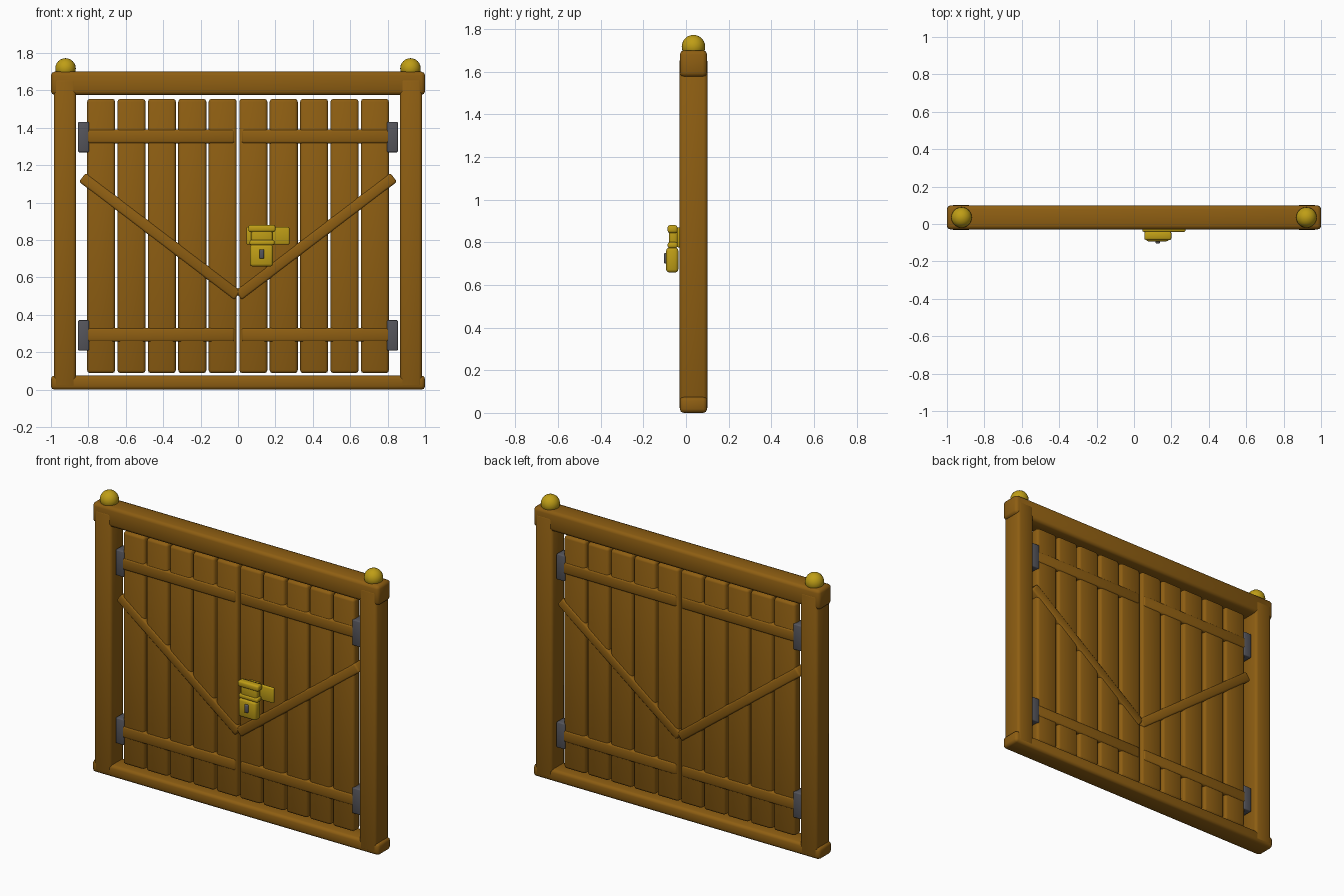
import bpy, math
from mathutils import Vector

if "Cube" in bpy.data.objects:
    bpy.data.objects.remove(bpy.data.objects["Cube"])


def material(name, rgb):
    m = bpy.data.materials.new(name)
    m.diffuse_color = (*rgb, 1)
    m.use_nodes = True
    m.node_tree.nodes["Principled BSDF"].inputs["Base Color"].default_value = m.diffuse_color
    return m


WOOD = material("brown_wood", (0.27, 0.112, 0.006))
IRON = material("grey_iron", (0.09, 0.09, 0.105))
BRASS = material("brass", (0.52, 0.34, 0.008))
YC = 0.035  # middle of the gate's thickness


def box(name, x, y, z, mat, bevel=0.018, segments=2, angle=0.0):
    """Rounded box from (min, max) ranges, softly shaded, turned about y."""
    r = (x, y, z)
    bpy.ops.mesh.primitive_cube_add(size=1, location=[(a + b) / 2 for a, b in r])
    o = bpy.context.object
    o.name = name
    o.scale = [b - a for a, b in r]
    bpy.ops.object.transform_apply(location=False, rotation=False, scale=True)
    o.rotation_euler.y = angle
    o.data.materials.append(mat)
    b = o.modifiers.new("round", 'BEVEL')
    b.width = bevel
    b.segments = segments
    b.limit_method = 'NONE'
    bpy.ops.object.shade_smooth()
    return o


def deep(half):
    return (YC - half, YC + half)


def side_range(s, a, b):
    return tuple(sorted((s * a, s * b)))


# outer frame beams
box("top_beam", (-1, 1), deep(0.064), (1.575, 1.70), WOOD, 0.02)
box("bottom_beam", (-1, 1), deep(0.064), (0.0, 0.075), WOOD, 0.018)

for s, side in ((-1, "left"), (1, "right")):
    # post and round finial
    box(f"{side}_post", side_range(s, 0.865, 0.985), deep(0.066), (0.008, 1.665), WOOD, 0.018)
    bpy.ops.mesh.primitive_uv_sphere_add(segments=24, ring_count=12, radius=0.055,
                                         location=(s * 0.922, YC, 1.717))
    ball = bpy.context.object
    ball.name = f"{side}_finial"
    ball.data.materials.append(BRASS)
    bpy.ops.object.shade_smooth()

    # five planks per leaf
    for i in range(5):
        c = s * (0.082 + 0.1625 * i)
        box(f"{side}_plank_{i + 1}", (c - 0.075, c + 0.075), deep(0.033),
            (0.088, 1.555), WOOD, 0.016)

    # horizontal rails and hinges
    for level, z in (("lower", 0.293), ("upper", 1.353)):
        box(f"{side}_{level}_rail", side_range(s, 0.018, 0.81), deep(0.038),
            (z - 0.037, z + 0.037), WOOD, 0.012)
    for level, z in (("lower", 0.29), ("upper", 1.35)):
        box(f"{side}_{level}_hinge", side_range(s, 0.797, 0.855), deep(0.037),
            (z - 0.081, z + 0.081), IRON, 0.006)

    # diagonal brace from the outer edge down to the middle
    p, q = Vector((s * 0.832, YC, 1.135)), Vector((s * 0.002, YC, 0.503))
    d, m = p - q, (p + q) / 2
    h = d.length / 2
    box(f"{side}_brace", (m.x - h, m.x + h), deep(0.039), (m.z - 0.03, m.z + 0.03),
        WOOD, 0.011, angle=-math.atan2(s * d.z, s * d.x) if s > 0
        else math.atan2(d.z, -d.x))

# padlock with its hasp
box("hasp_plate", (0.045, 0.275), (-0.042, -0.022), (0.775, 0.87), BRASS, 0.007)
box("hasp_block", (0.07, 0.185), (-0.080, -0.038), (0.775, 0.868), BRASS, 0.012)
box("hasp_top_bar", (0.055, 0.2), (-0.086, -0.040), (0.843, 0.88), BRASS, 0.010)
box("hasp_lower_bar", (0.062, 0.195), (-0.086, -0.040), (0.772, 0.80), BRASS, 0.009)
box("lock_body", (0.064, 0.187), (-0.093, -0.036), (0.658, 0.775), BRASS, 0.014)
box("keyhole", (0.114, 0.140), (-0.104, -0.085), (0.70, 0.75), IRON, 0.006)
# spacer holding the lock against the planks
box("lock_mount", (0.08, 0.15), (-0.03, 0.01), (0.785, 0.86), BRASS, 0.004)
